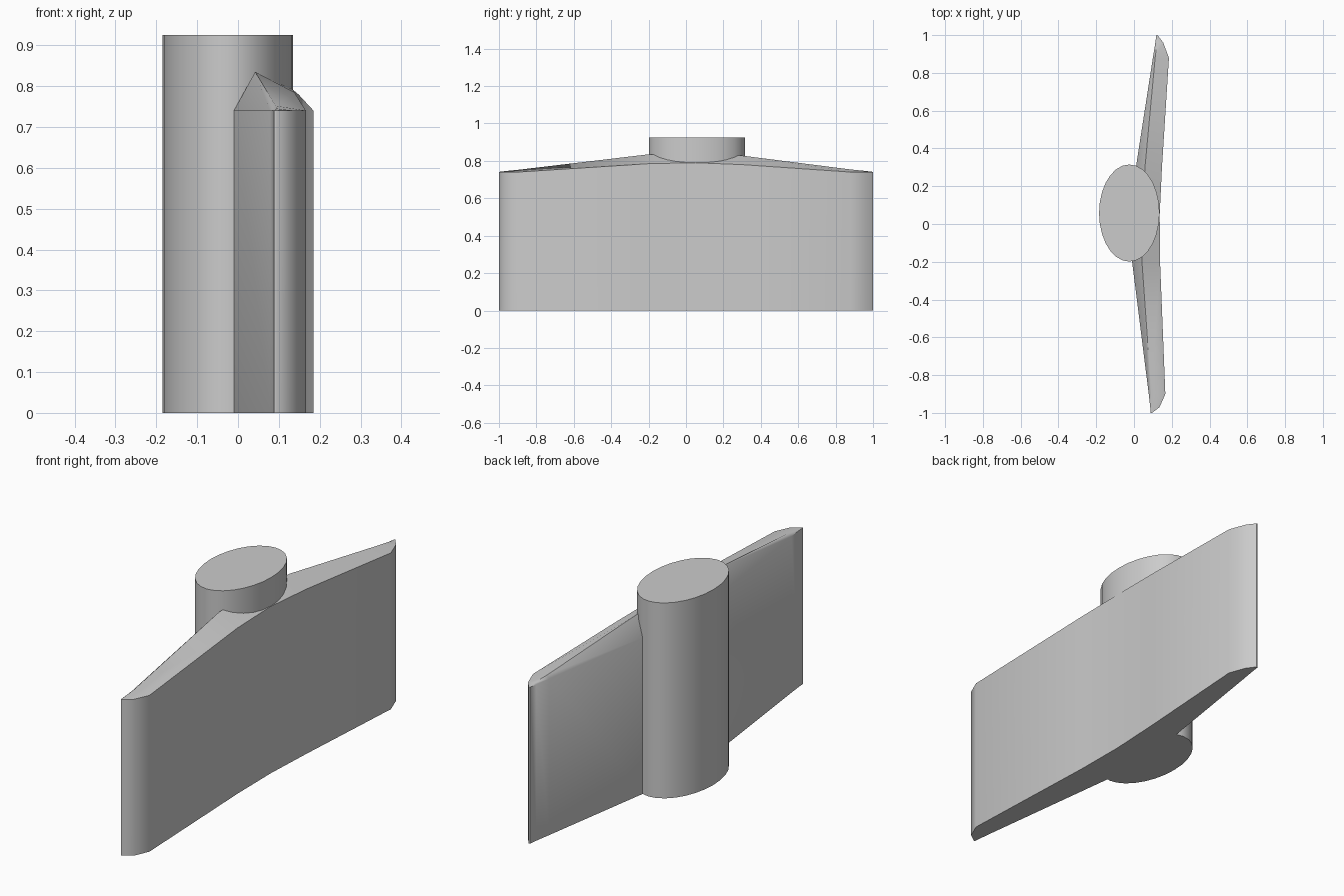
import bpy, bmesh, math

if "Cube" in bpy.data.objects:
    bpy.data.objects.remove(bpy.data.objects["Cube"])


def make_object(name, bm):
    bmesh.ops.recalc_face_normals(bm, faces=bm.faces)
    mesh = bpy.data.meshes.new(name)
    bm.to_mesh(mesh)
    bm.free()
    obj = bpy.data.objects.new(name, mesh)
    bpy.context.collection.objects.link(obj)
    bpy.ops.object.select_all(action='DESELECT')
    obj.select_set(True)
    bpy.context.view_layer.objects.active = obj
    bpy.ops.object.shade_smooth_by_angle(angle=math.radians(50))
    return obj


def loft(name, rings):
    bm = bmesh.new()
    loops = [[bm.verts.new(p) for p in ring] for ring in rings]
    n = len(loops[0])
    for a, b in zip(loops, loops[1:]):
        for i in range(n):
            j = (i + 1) % n
            bm.faces.new((a[i], a[j], b[j], b[i]))
    bm.faces.new(loops[0])
    bm.faces.new(loops[-1])
    return make_object(name, bm)


# Elliptical column
SIDES = 28
ellipse = [(-0.025 + 0.16 * math.cos(2 * math.pi * i / SIDES),
            0.058 + 0.257 * math.sin(2 * math.pi * i / SIDES))
           for i in range(SIDES)]
loft("column", [[(x, y, z) for x, y in ellipse] for z in (0, 0.925)])

# Swept panel: y, left x, ridge x, right x, left z, ridge z, right z
stations = [
    (-1.00, 0.088, 0.091, 0.095, 0.74, 0.741, 0.740),
    (-0.97, 0.086, 0.095, 0.135, 0.74, 0.745, 0.740),
    (-0.90, 0.078, 0.092, 0.166, 0.74, 0.752, 0.740),
    (-0.20, -0.010, 0.042, 0.138, 0.74, 0.835, 0.785),
    (0.05, -0.010, 0.050, 0.136, 0.74, 0.835, 0.790),
    (0.30, 0.010, 0.058, 0.148, 0.74, 0.828, 0.780),
    (0.88, 0.100, 0.112, 0.185, 0.74, 0.754, 0.740),
    (0.96, 0.113, 0.122, 0.155, 0.74, 0.746, 0.740),
    (1.00, 0.118, 0.121, 0.125, 0.74, 0.741, 0.740),
]
loft("panel", [[(xl, y, 0), (xl, y, zl), (xm, y, zm), (xr, y, zr), (xr, y, 0)]
               for y, xl, xm, xr, zl, zm, zr in stations])
